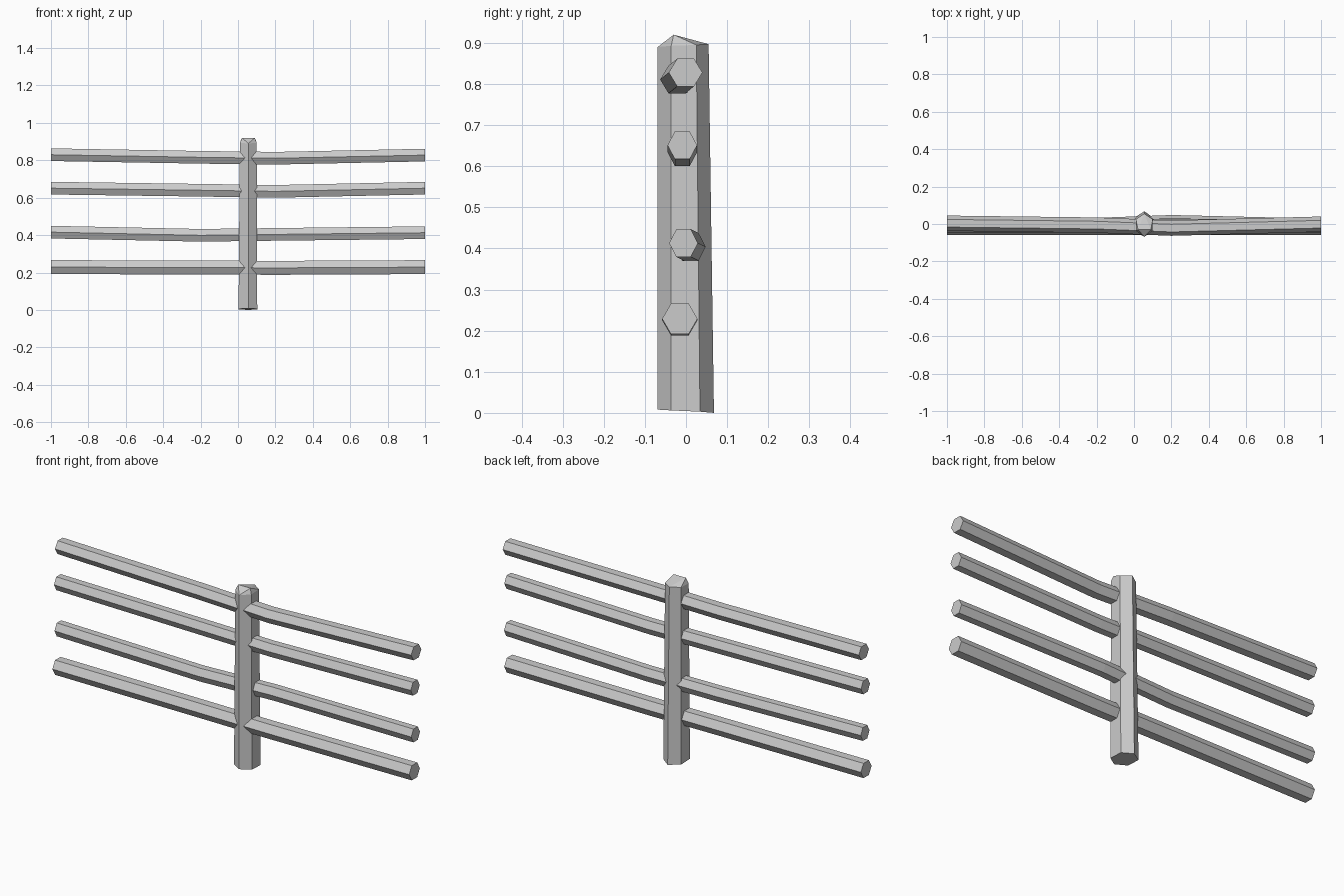
import bpy, math

if "Cube" in bpy.data.objects:
    bpy.data.objects.remove(bpy.data.objects["Cube"])


def make(name, verts, faces):
    me = bpy.data.meshes.new(name)
    me.from_pydata(verts, [], faces)
    me.update()
    ob = bpy.data.objects.new(name, me)
    bpy.context.collection.objects.link(ob)
    return ob


def rail(name, stations, ry, rz):
    """Six-sided pole lofted through (x, y, z) centres, flat on top and bottom."""
    verts, faces = [], []
    for x, y, z in stations:
        for k in range(6):
            a = k * math.pi / 3
            verts.append((x, y + ry * math.cos(a), z + rz * math.sin(a)))
    for s in range(len(stations) - 1):
        for k in range(6):
            a, b = s * 6 + k, s * 6 + (k + 1) % 6
            faces.append((a, b, b + 6, a + 6))
    n = len(verts)
    faces = [f[::-1] for f in faces]
    faces += [tuple(range(n - 6, n)), tuple(range(5, -1, -1))]
    return make(name, verts, faces)


# Upright post: hexagonal, slightly tapered, with a ridged top
bottom = [(.055, -.069, .008), (.103, -.036, .006), (.103, .034, .003),
          (.055, .068, 0), (.003, .034, .003), (.003, -.036, .006)]
top = [(.055, -.069, .89), (.1, -.036, .893), (.1, .025, .895),
       (.055, .055, .897), (.01, .025, .895), (.01, -.036, .893)]
ridge = [(.022, -.03, .92), (.09, -.03, .92)]
faces = [(k, (k + 1) % 6, (k + 1) % 6 + 6, k + 6) for k in range(6)]
faces += [(5, 4, 3, 2, 1, 0), (6, 13, 12), (6, 7, 13), (7, 8, 13),
          (8, 9, 13), (9, 12, 13), (9, 10, 12), (10, 11, 12), (11, 6, 12)]
make("post", bottom + top + ridge, faces)

# Four slightly crooked rails, from top to bottom
rail("rail_top", [(-1, .004, .83), (-.2, -.006, .816), (.2, -.022, .811), (1, -.001, .828)], .041, .039)
rail("rail_upper", [(-1, -.009, .651), (-.2, -.009, .64), (.2, -.009, .634), (1, -.009, .651)], .036, .039)
rail("rail_lower", [(-1, -.006, .416), (-.2, -.002, .399), (.2, .013, .404), (1, -.006, .413)], .035, .039)
rail("rail_bottom", [(-1, -.015, .229), (-.2, -.015, .227), (.2, -.015, .225), (1, -.015, .229)], .043, .043)
